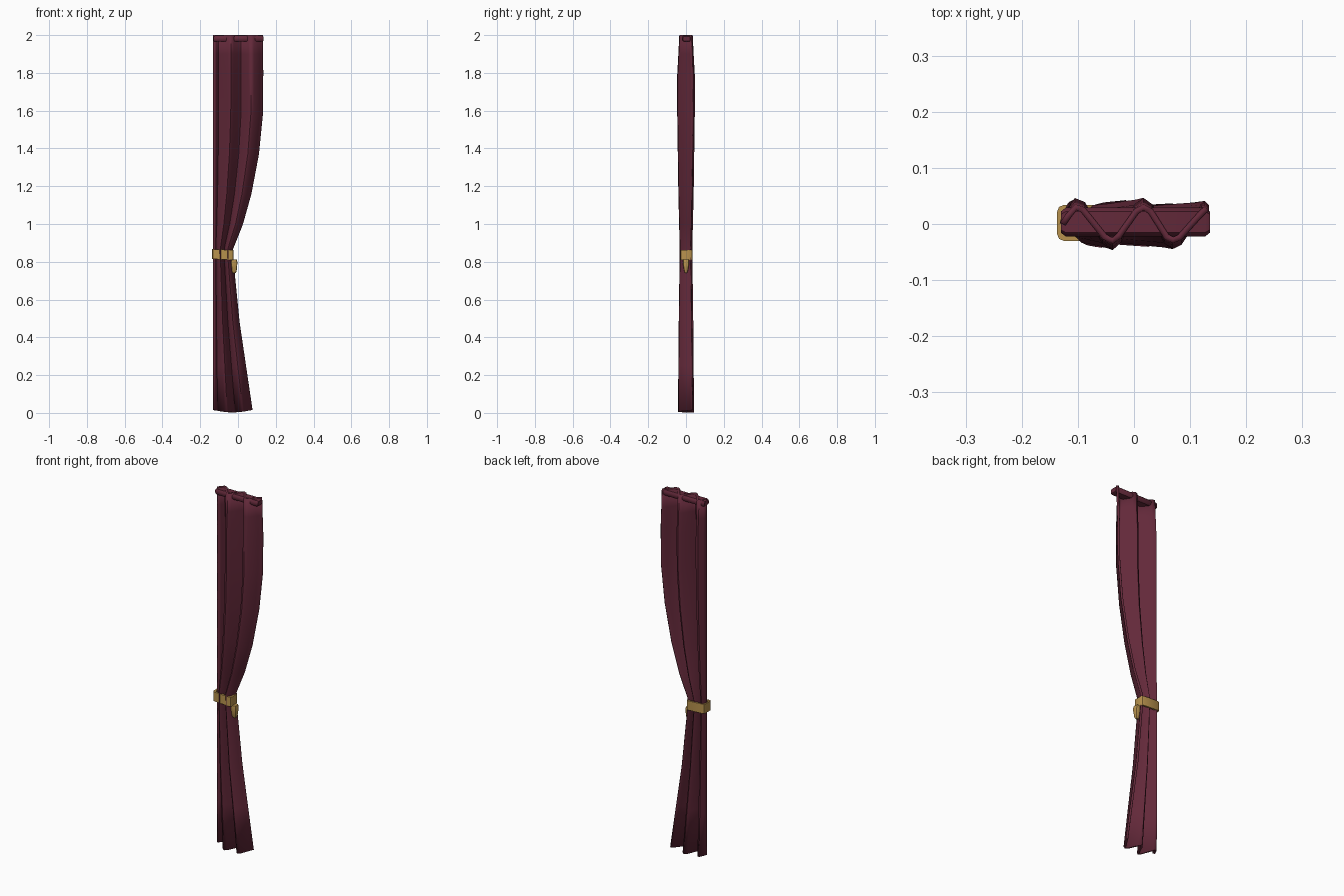
import bpy, bmesh, math

if "Cube" in bpy.data.objects:
    bpy.data.objects.remove(bpy.data.objects["Cube"])


def material(name, rgb):
    m = bpy.data.materials.new(name)
    m.diffuse_color = (*rgb, 1)
    m.use_nodes = True
    m.node_tree.nodes["Principled BSDF"].inputs["Base Color"].default_value = m.diffuse_color
    return m


WINE = material("wine fabric", (0.125, 0.022, 0.042))
GOLD = material("gold", (0.48, 0.29, 0.075))


def finish(name, bm, mat, angle=50):
    bmesh.ops.recalc_face_normals(bm, faces=bm.faces)
    me = bpy.data.meshes.new(name)
    bm.to_mesh(me)
    bm.free()
    me.materials.append(mat)
    ob = bpy.data.objects.new(name, me)
    bpy.context.collection.objects.link(ob)
    bpy.ops.object.select_all(action='DESELECT')
    ob.select_set(True)
    bpy.context.view_layer.objects.active = ob
    bpy.ops.object.shade_smooth_by_angle(angle=math.radians(angle))
    return ob


def loft(bm, rings, closed=False):
    """Join rows of points with quads; closed rows are also capped."""
    rows = [[bm.verts.new(p) for p in r] for r in rings]
    n = len(rows[0])
    for a, b in zip(rows, rows[1:]):
        for i in range(n if closed else n - 1):
            j = (i + 1) % n
            bm.faces.new((a[i], a[j], b[j], b[i]))
    if closed:
        bm.faces.new(rows[0])
        bm.faces.new(rows[-1])


# Pleated drape: one zigzag cross-section squeezed along the height
PLEAT = [(0, 0), (.035, .45), (.09, 1), (.14, .85), (.29, -.75), (.345, -1), (.39, -.7),
         (.51, .75), (.56, 1), (.61, .75), (.72, -.75), (.765, -.95), (.81, -.8),
         (.93, .35), (.975, .75), (1, .9)]
# height, right edge, pleat depth
ROWS = [(2.0, .130, .030), (1.9, .130, .035), (1.79, .130, .041), (1.58, .128, .041),
        (1.37, .107, .038), (1.16, .067, .035), (1.0, .022, .031), (.87, -.030, .028),
        (.80, -.028, .028), (.70, -.018, .030), (.48, .004, .033), (.25, .038, .035),
        (.015, .073, .037)]
LEFT = -.127
rings = []
for z, right, depth in ROWS:
    hem = 1 if z < .1 else 0
    rings.append([(LEFT + (right - LEFT) * u, d * depth,
                   z - hem * .012 * math.sin(math.pi * u)) for u, d in PLEAT])
bm = bmesh.new()
loft(bm, rings)
drape = finish("drape", bm, WINE, 60)
solid = drape.modifiers.new("thickness", 'SOLIDIFY')
solid.thickness = .011
solid.offset = 0

# Heading rod: flattened octagonal bar with narrowed ends
section = [(-.022, -.008), (-.015, -.016), (.022, -.016), (.029, -.008),
           (.029, .008), (.022, .016), (-.015, .016), (-.022, .008)]
bm = bmesh.new()
loft(bm, [[(x, .003 + (y - .003) * s, 1.981 + z * s) for y, z in section]
          for x, s in ((-.130, .75), (-.122, 1), (.127, 1), (.135, .75))], True)
finish("heading_rod", bm, WINE, 40)

# Tieback: rounded rectangular band around the gathered fabric
def rounded(x0, x1, y0, y1, r):
    pts = []
    for cx, cy, a0 in ((x1 - r, y1 - r, 0), (x0 + r, y1 - r, 90),
                       (x0 + r, y0 + r, 180), (x1 - r, y0 + r, 270)):
        for k in range(3):
            a = math.radians(a0 + 45 * k)
            pts.append((cx + r * math.cos(a), cy + r * math.sin(a)))
    return pts


outer = rounded(-.137, -.024, -.030, .034, .012)
inner = rounded(-.127, -.034, -.020, .024, .006)
bm = bmesh.new()
layers = [(inner, .812), (outer, .812), (outer, .864), (inner, .864), (inner, .812)]
loft(bm, [[(x, y, z + .1 * -(x + .08) * .5) for x, y in pts + pts[:1]] for pts, z in layers])
bmesh.ops.remove_doubles(bm, verts=bm.verts, dist=1e-5)
finish("tieback_band", bm, GOLD, 40)

# Tassel hanging from the right end of the band
bm = bmesh.new()
loft(bm, [[(x, y, z) for x, y in rounded(cx - w, cx + w, -d, d, min(w, d) * .5)]
          for z, cx, w, d in ((.741, -.020, .008, .006), (.752, -.020, .013, .010),
                              (.795, -.020, .017, .017), (.812, -.020, .014, .015))], True)
finish("tassel", bm, GOLD, 40)
